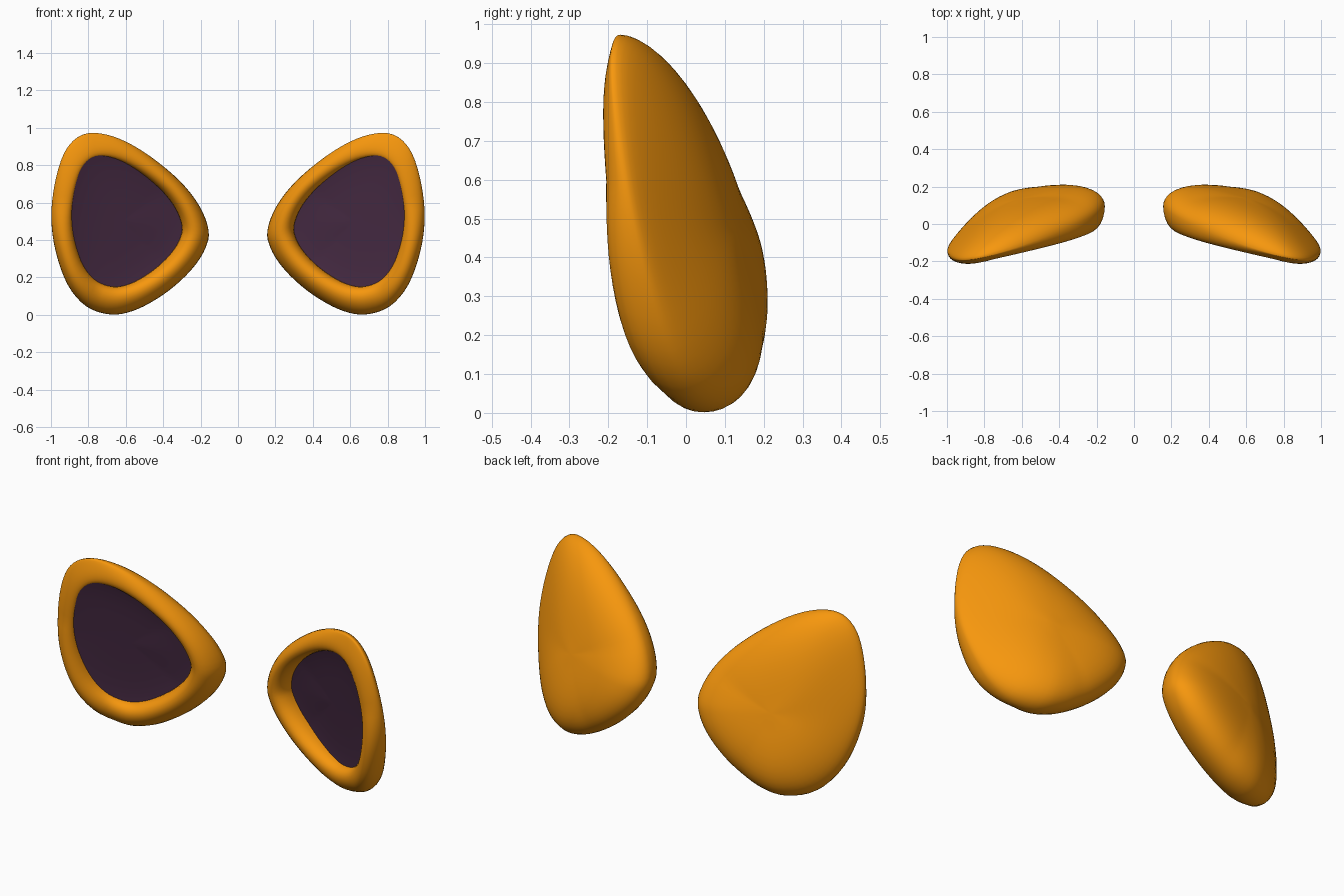
import bpy, bmesh, math
from mathutils import Vector

if "Cube" in bpy.data.objects:
    bpy.data.objects.remove(bpy.data.objects["Cube"])

# Front outline of the ear on +x, as (x, z)
OUTLINE = [(.765, .973), (.86, .948), (.932, .86), (.98, .70), (.998, .52),
           (.975, .34), (.91, .16), (.81, .045), (.68, .002), (.56, .022),
           (.44, .082), (.33, .162), (.235, .258), (.175, .355), (.157, .45),
           (.205, .58), (.31, .715), (.475, .852), (.63, .94)]
CENTRE = Vector((.62, .47))


def smooth_loop(pts, steps=4):
    """Closed Catmull-Rom curve through the points."""
    p, n, out = [Vector(q) for q in pts], len(pts), []
    for i in range(n):
        a, b, c, d = (p[(i + k) % n] for k in (-1, 0, 1, 2))
        for s in range(steps):
            t = s / steps
            out.append(.5 * (2 * b + (c - a) * t + (2 * a - 5 * b + 4 * c - d) * t * t
                             + (3 * b - a - 3 * c + d) * t ** 3))
    return out


def place(p, offset):
    """Put an (x, z) point on the tilted ear plane, pushed back by offset."""
    return Vector((p.x, .042 - .26 * (p.x - .67) - .19 * p.y + offset, p.y))


def material(name, colour):
    m = bpy.data.materials.new(name)
    m.diffuse_color = colour
    m.use_nodes = True
    m.node_tree.nodes["Principled BSDF"].inputs["Base Color"].default_value = m.diffuse_color
    return m


def skin(name, pole, rings, mat, facing):
    """Surface from a pole through rings; the pole face looks along y * facing."""
    bm = bmesh.new()
    top = bm.verts.new(pole)
    loops = [[bm.verts.new(v) for v in r] for r in rings]
    n = len(loops[0])
    first = None
    for i in range(n):
        j = (i + 1) % n
        f = bm.faces.new((top, loops[0][i], loops[0][j]))
        first = first or f
        for a, b in zip(loops, loops[1:]):
            bm.faces.new((a[i], b[i], b[j], a[j]))
    bm.normal_update()
    if first.normal.y * facing < 0:
        bmesh.ops.reverse_faces(bm, faces=bm.faces[:])
    for f in bm.faces:
        f.smooth = True
    me = bpy.data.meshes.new(name)
    bm.to_mesh(me)
    bm.free()
    ob = bpy.data.objects.new(name, me)
    bpy.context.collection.objects.link(ob)
    me.materials.append(mat)
    ob.modifiers.new("other_side", 'MIRROR').use_mirror_merge = False
    return ob


outer = smooth_loop(OUTLINE)
inner = [Vector((.30 + (p.x - .157) * .70, .15 + p.y * .718)) for p in outer]


def back_depth(p, r, edge):
    """Dome thickness: fuller towards the bottom, thinner on the outer side."""
    u = (edge - CENTRE).normalized()
    power = 2 + 1.4 * max(abs(u.y), -.7 * (u.x + u.y)) ** 2
    thin = 1 - 3.2 * max(0, p.x - .6) ** 2
    return .168 * (1 + .33 * (.45 - p.y)) * thin * math.sqrt(max(0, 1 - r ** power))


def rim_height(p):
    return (.09 - .065 * p.y ** 2 + .065 * max(0, .75 - p.x)
            + .6 * max(0, p.x - .75) * max(0, .6 - p.y))


def panel_edge(p):
    return -.10 * max(0, p.x - .4)


# Domed back of the shell, from its middle out to the outline
rings = []
for k in range(1, 17):
    r = math.sin(k / 16 * math.pi / 2)
    pts = [CENTRE.lerp(p, r) for p in outer]
    rings.append([place(p, back_depth(p, r, e)) for p, e in zip(pts, outer)])

# Rounded rim rolling over the front to the inner outline
for k in range(1, 13):
    a = k / 12 * math.pi
    t = (1 - math.cos(a)) / 2
    ring = []
    for p, q in zip(outer, inner):
        m, e = p.lerp(q, t), panel_edge(q)
        ring.append(place(m, e * t - (rim_height(m) + e * .6) * math.sin(a)))
    rings.append(ring)

skin("ear_shells", place(CENTRE, .168), rings,
     material("orange", (.93, .31, .004, 1)), 1)

# Slightly dished inner panel
mid = Vector((.62, .50))
rings = []
for s in (.2, .4, .6, .75, .87, .95, 1.01):
    rings.append([place(mid.lerp(p, s), panel_edge(p) * s + panel_edge(mid) * (1 - s)
                        + .012 * (1 - s ** 4) - .006) for p in inner])
skin("inner_ear_panels", place(mid, panel_edge(mid) + .006), rings,
     material("dark_purple", (.068, .026, .062, 1)), -1)
